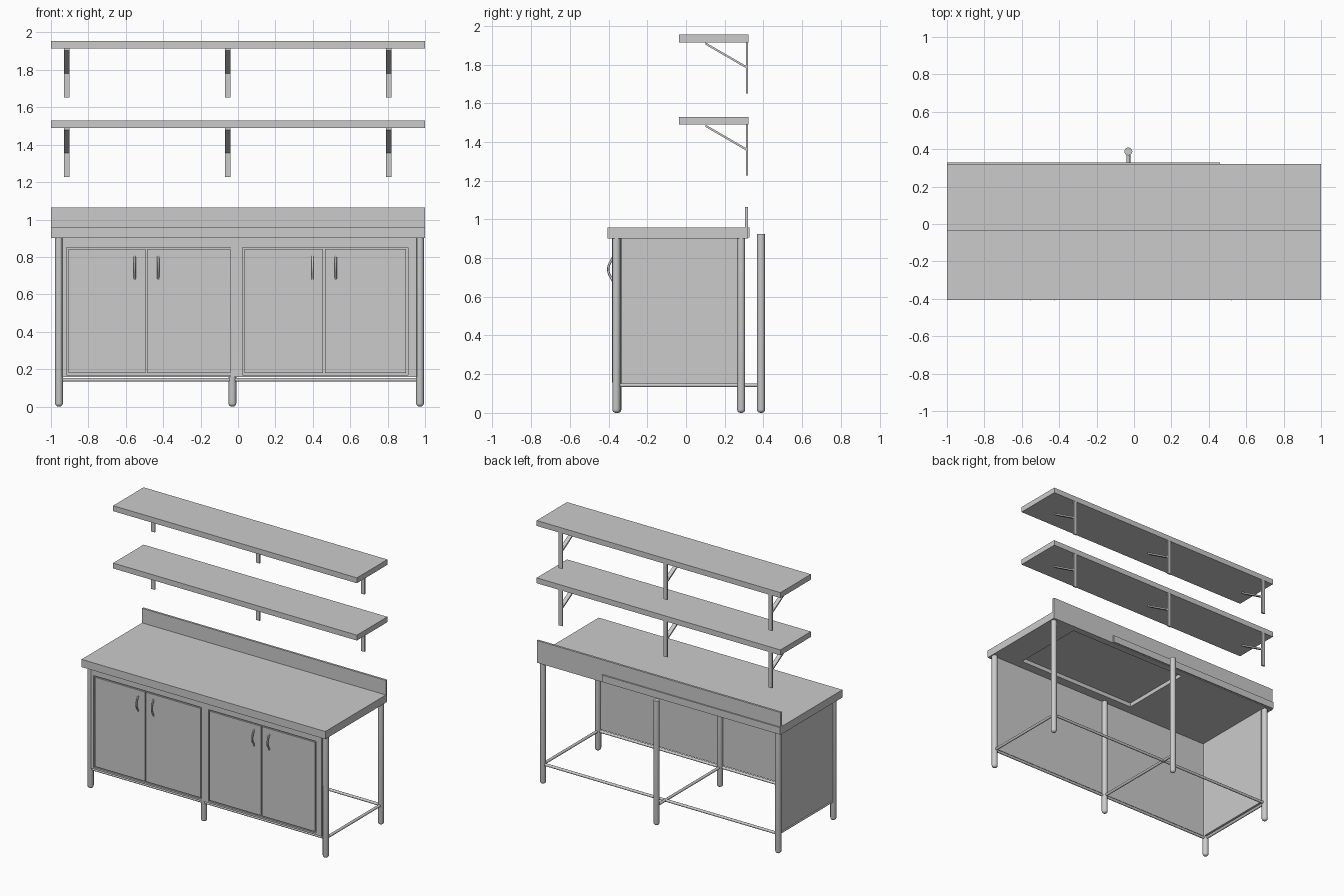
import bpy, bmesh
from mathutils import Vector

cube = bpy.data.objects.get("Cube")
if cube:
    bpy.data.objects.remove(cube, do_unlink=True)

steel = bpy.data.materials.new("brushed steel grey")
steel.use_nodes = True
GREY = (0.6, 0.6, 0.6, 1)
steel.diffuse_color = GREY
steel.node_tree.nodes["Principled BSDF"].inputs["Base Color"].default_value = GREY


def finish(name, bm):
    me = bpy.data.meshes.new(name)
    bmesh.ops.recalc_face_normals(bm, faces=bm.faces)
    bm.to_mesh(me)
    bm.free()
    ob = bpy.data.objects.new(name, me)
    bpy.context.collection.objects.link(ob)
    me.materials.append(steel)
    return ob


def smooth(ob):
    bpy.ops.object.select_all(action='DESELECT')
    ob.select_set(True)
    bpy.context.view_layer.objects.active = ob
    bpy.ops.object.shade_smooth_by_angle()


def box(name, x, y, z):
    """Box from (low, high) ranges."""
    bm = bmesh.new()
    bmesh.ops.create_cube(bm, size=1)
    for v in bm.verts:
        v.co = [r[0] if c < 0 else r[1] for c, r in zip(v.co, (x, y, z))]
    return finish(name, bm)


def tube(name, a, b, r, rounded=False):
    """Round bar from a to b, optionally with a rounded foot at a."""
    a, b = Vector(a), Vector(b)
    bm = bmesh.new()
    bmesh.ops.create_cone(bm, cap_ends=True, segments=20, radius1=r, radius2=r,
                          depth=(b - a).length)
    if rounded:
        foot = [e for e in bm.edges if all(v.co.z < 0 for v in e.verts)]
        bmesh.ops.bevel(bm, geom=foot, offset=r * 0.85, segments=4, profile=0.5,
                        affect='EDGES')
    ob = finish(name, bm)
    ob.location = (a + b) / 2
    ob.rotation_euler = (b - a).to_track_quat('Z', 'Y').to_euler()
    smooth(ob)
    return ob


# worktop with a shallow recess underneath
top = box("worktop", (-1, 1), (-0.405, 0.305), (0.9, 0.957))
recess = box("recess_cutter", (-0.21, 0.78), (-0.29, 0.27), (0.85, 0.93))
recess.hide_render = True
recess.hide_viewport = True
cut = top.modifiers.new("recess", 'BOOLEAN')
cut.operation = 'DIFFERENCE'
cut.object = recess
box("backsplash", (-1, 1), (0.304, 0.32), (0.9, 1.065))
box("back_lip", (-1, 0.46), (0.318, 0.329), (0.905, 0.957))

# legs and rear pipe
LEFT, MID, RIGHT = 0.973, -0.03, -0.957
FRONT, BACK, PIPE = -0.36, 0.285, 0.388
LEG = 0.021
for side, x in (("left", LEFT), ("right", RIGHT)):
    for end, y in (("front", FRONT), ("back", BACK)):
        tube(f"{end}_{side}_leg", (x, y, 0), (x, y, 0.9), LEG, True)
    tube(f"{side}_rail", (x, FRONT, 0.143), (x, BACK, 0.143), 0.01)
tube("front_middle_leg", (MID, -0.355, 0), (MID, -0.355, 0.9), LEG, True)
tube("rear_pipe", (MID, PIPE, 0), (MID, PIPE, 0.925), LEG, True)

# lower rails
tube("middle_rail", (MID, FRONT, 0.143), (MID, PIPE, 0.143), 0.01)
for end, y in (("front", FRONT), ("back", BACK)):
    tube(f"{end}_rail", (RIGHT, y, 0.143), (LEFT, y, 0.143), 0.01)

# end panel and cabinet front sheet
box("end_panel", (-0.966, -0.935), (-0.345, 0.27), (0.152, 0.9))
box("front_sheet", (-0.94, 0.956), (-0.372, -0.36), (0.157, 0.9))

# face frame
FACE = (-0.382, -0.371)
box("frame_top", (-0.938, 0.954), FACE, (0.85, 0.9))
box("frame_bottom", (-0.938, 0.954), FACE, (0.157, 0.17))
for name, x in (("right", (-0.938, -0.916)), ("middle", (-0.03, 0.025)),
                ("left", (0.908, 0.954))):
    box(f"frame_{name}", x, FACE, (0.17, 0.85))


# doors and bowed handles
def handle(name, x):
    cu = bpy.data.curves.new(name, 'CURVE')
    cu.dimensions = '3D'
    cu.bevel_depth = 0.006
    cu.bevel_resolution = 2
    cu.use_fill_caps = True
    sp = cu.splines.new('BEZIER')
    sp.bezier_points.add(2)
    for p, (y, z) in zip(sp.bezier_points, ((-0.378, 0.68), (-0.402, 0.742), (-0.378, 0.804))):
        p.co = (x, y, z)
        p.handle_left_type = p.handle_right_type = 'AUTO'
    ob = bpy.data.objects.new(name, cu)
    bpy.context.collection.objects.link(ob)
    cu.materials.append(steel)


GAP = 0.009
for side, lo, mid, hi in (("right", -0.916, -0.49, -0.03), ("left", 0.025, 0.46, 0.908)):
    for part, x in (("outer", (lo + GAP, mid - GAP / 2)), ("inner", (mid + GAP / 2, hi - GAP))):
        box(f"{side}_{part}_door", x, FACE, (0.179, 0.841))
    for i, off in enumerate((-0.062, 0.063)):
        handle(f"{side}_handle_{i + 1}", mid + off)


# wall shelves with brackets
for level, z in (("lower", 1.49), ("upper", 1.915)):
    box(f"{level}_shelf", (-1, 1), (-0.035, 0.322), (z, z + 0.04))
    for i, x in enumerate((-0.915, -0.055, 0.805)):
        w = (x - 0.015, x + 0.015)
        box(f"{level}_bracket_{i + 1}", w, (0.31, 0.321), (z - 0.264, z))
        # sloping brace, sheared from a flat strip
        brace = box(f"{level}_brace_{i + 1}", w, (0.1, 0.312), (z - 0.012, z))
        for v in brace.data.vertices:
            if v.co.y > 0.2:
                v.co.z -= 0.123
